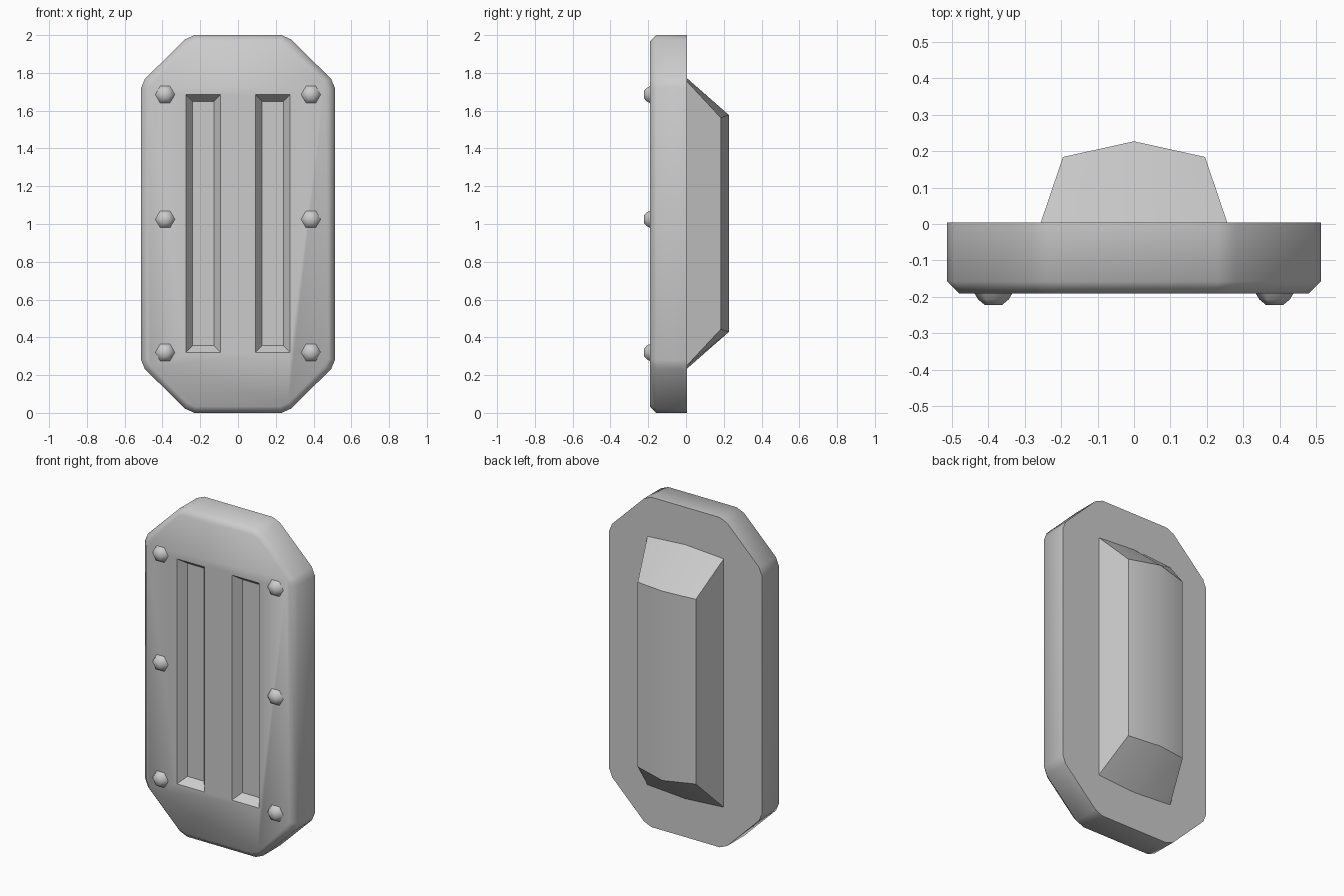
import bpy, bmesh
from math import cos, sin, pi, radians

if "Cube" in bpy.data.objects:
    bpy.data.objects.remove(bpy.data.objects["Cube"])

BACK, FRONT = 0.004, -0.191
MID = 1.003


def loft(name, rings, caps=(True, True), smooth=None):
    """Skin a stack of equal-length closed rings of (x, y, z) points."""
    bm = bmesh.new()
    loops = [[bm.verts.new(p) for p in ring] for ring in rings]
    n = len(loops[0])
    for a, b in zip(loops, loops[1:]):
        for i in range(n):
            j = (i + 1) % n
            bm.faces.new((a[i], a[j], b[j], b[i]))
    if caps[0]:
        bm.faces.new(loops[0][::-1])
    if caps[1]:
        bm.faces.new(loops[-1])
    bmesh.ops.recalc_face_normals(bm, faces=bm.faces)
    me = bpy.data.meshes.new(name)
    bm.to_mesh(me)
    bm.free()
    ob = bpy.data.objects.new(name, me)
    bpy.context.collection.objects.link(ob)
    if smooth:
        shade(ob, smooth)
    return ob


def shade(ob, degrees):
    bpy.ops.object.select_all(action='DESELECT')
    bpy.context.view_layer.objects.active = ob
    ob.select_set(True)
    bpy.ops.object.shade_smooth_by_angle(angle=radians(degrees))


def outline(y, d):
    """Octagon with softened corners, inset by d."""
    q = [(0.513 - d, 0.72 - d * .2), (0.493 - d * .92, 0.768 - d * .38),
         (0.28 - d * .38, 0.978 - d * .92), (0.23 - d * .2, 1.0 - d)]
    pts = q + [(-x, z) for x, z in q[::-1]]
    pts += [(-x, -z) for x, z in q] + [(x, -z) for x, z in q[::-1]]
    return [(x, y, z + 1) for x, z in pts]


def rect(cx, hw, hz, y):
    return [(cx + sx * hw, y, MID + sz * hz)
            for sx, sz in ((-1, -1), (1, -1), (1, 1), (-1, 1))]


# Main plate with bevelled front rim
plate = loft("plate", [outline(BACK, 0), outline(-0.158, 0), outline(FRONT, 0.034)])

# Two tapered slots cut into the front
for s in (-1, 1):
    cutter = loft("slot_cutter", [rect(s * .184, .1064, .6964, FRONT - .02),
                                  rect(s * .184, .056, .646, FRONT + .05)])
    cutter.hide_render = True
    mod = plate.modifiers.new("slot", 'BOOLEAN')
    mod.operation, mod.solver, mod.object = 'DIFFERENCE', 'EXACT', cutter
    bpy.context.view_layer.objects.active = plate
    bpy.ops.object.modifier_apply(modifier=mod.name)
    bpy.data.objects.remove(cutter)
shade(plate, 50)


# Ridged housing on the back
def ridge_ring(hw, y_side, y_mid, h_side, h_mid):
    top = [(-hw, y_side, h_side), (0, y_mid, h_mid), (hw, y_side, h_side)]
    return [(x, y, MID + z) for x, y, z in top] + \
           [(x, y, MID - z) for x, y, z in top[::-1]]


base = ridge_ring(.256, BACK, BACK, .753, .77)
crown = ridge_ring(.195, .184, .227, .56, .574)
housing = loft("back_housing", [base, crown], caps=(False, False))
bm = bmesh.new()
bm.from_mesh(housing.data)
bm.verts.ensure_lookup_table()
v = bm.verts
bm.faces.new((v[6], v[7], v[10], v[11]))
bm.faces.new((v[7], v[8], v[9], v[10]))
bmesh.ops.recalc_face_normals(bm, faces=bm.faces)
if next(f for f in bm.faces if v[7] in f.verts and v[10] in f.verts).normal.y < 0:
    bmesh.ops.reverse_faces(bm, faces=bm.faces)
bm.to_mesh(housing.data)
bm.free()
shade(housing, 30)

# Six domed hexagonal bolts
for s in (-1, 1):
    for z in (.32, 1.025, 1.685):
        rings = [[(s * .386 + r * cos(k * pi / 3), y, z + r * sin(k * pi / 3))
                  for k in range(6)]
                 for r, y in ((.053, FRONT + .002), (.042, -.207), (.024, -.222))]
        loft("bolt", rings, caps=(False, True), smooth=65)
